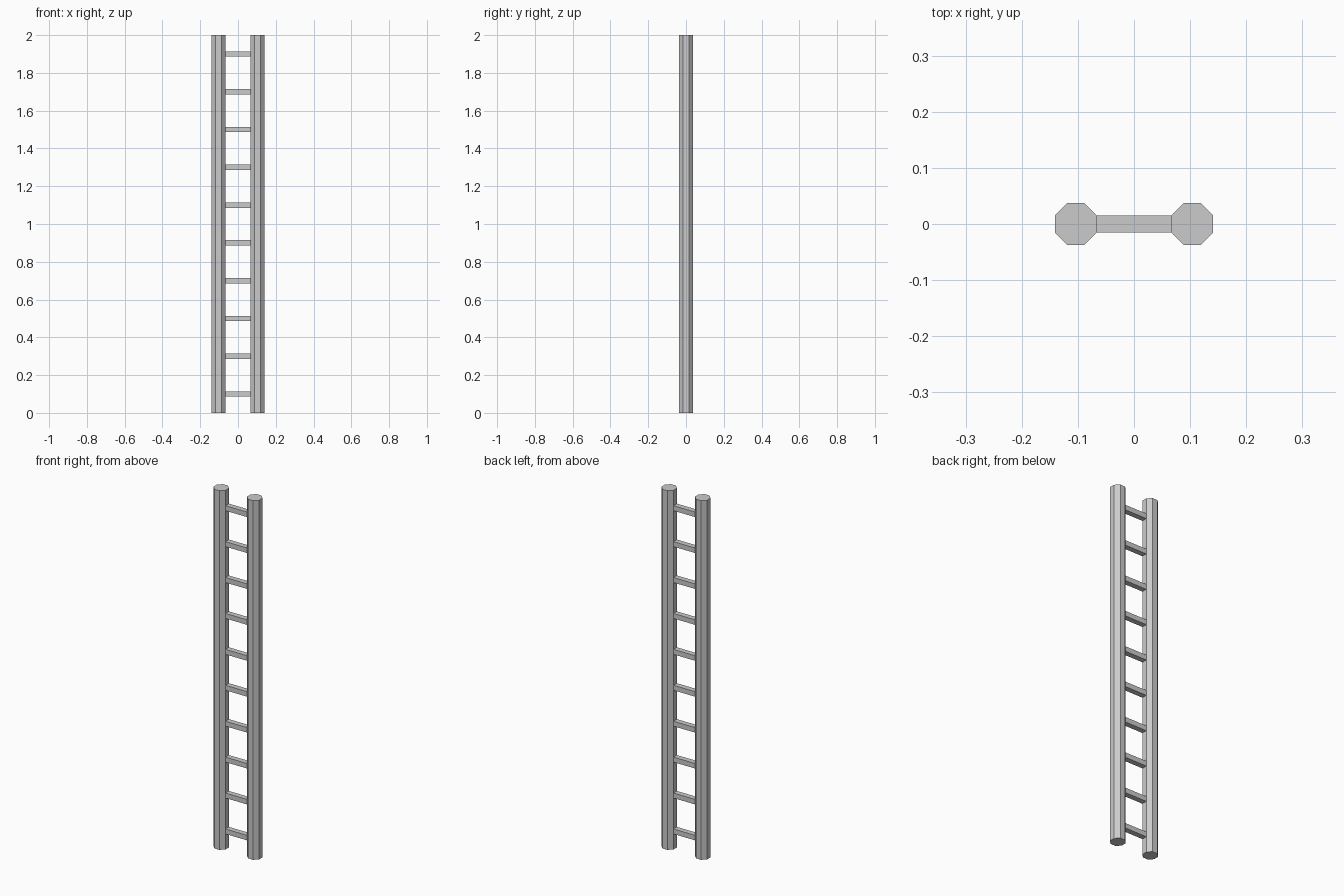
import bpy, math

if "Cube" in bpy.data.objects:
    bpy.data.objects.remove(bpy.data.objects["Cube"])

RAIL_X = 0.1035   # rail centre offset
RAIL_R = 0.0403   # octagon corner radius
HEIGHT = 2.0

# octagonal side rails, flat sides facing the axes
for name, side in (("left_rail", -1), ("right_rail", 1)):
    bpy.ops.mesh.primitive_cylinder_add(
        vertices=8, radius=RAIL_R, depth=HEIGHT,
        location=(side * RAIL_X, 0, HEIGHT / 2))
    rail = bpy.context.object
    rail.name = name
    rail.rotation_euler.z = math.radians(22.5)
    bpy.ops.object.transform_apply(location=False, rotation=True, scale=False)

# square rungs, evenly spaced, set just into the rails
for i in range(10):
    bpy.ops.mesh.primitive_cube_add(size=1, location=(0, 0, 0.1 + 0.2 * i))
    rung = bpy.context.object
    rung.name = f"rung_{i + 1}"
    rung.scale = (0.136, 0.030, 0.028)
    bpy.ops.object.transform_apply(location=False, rotation=False, scale=True)
